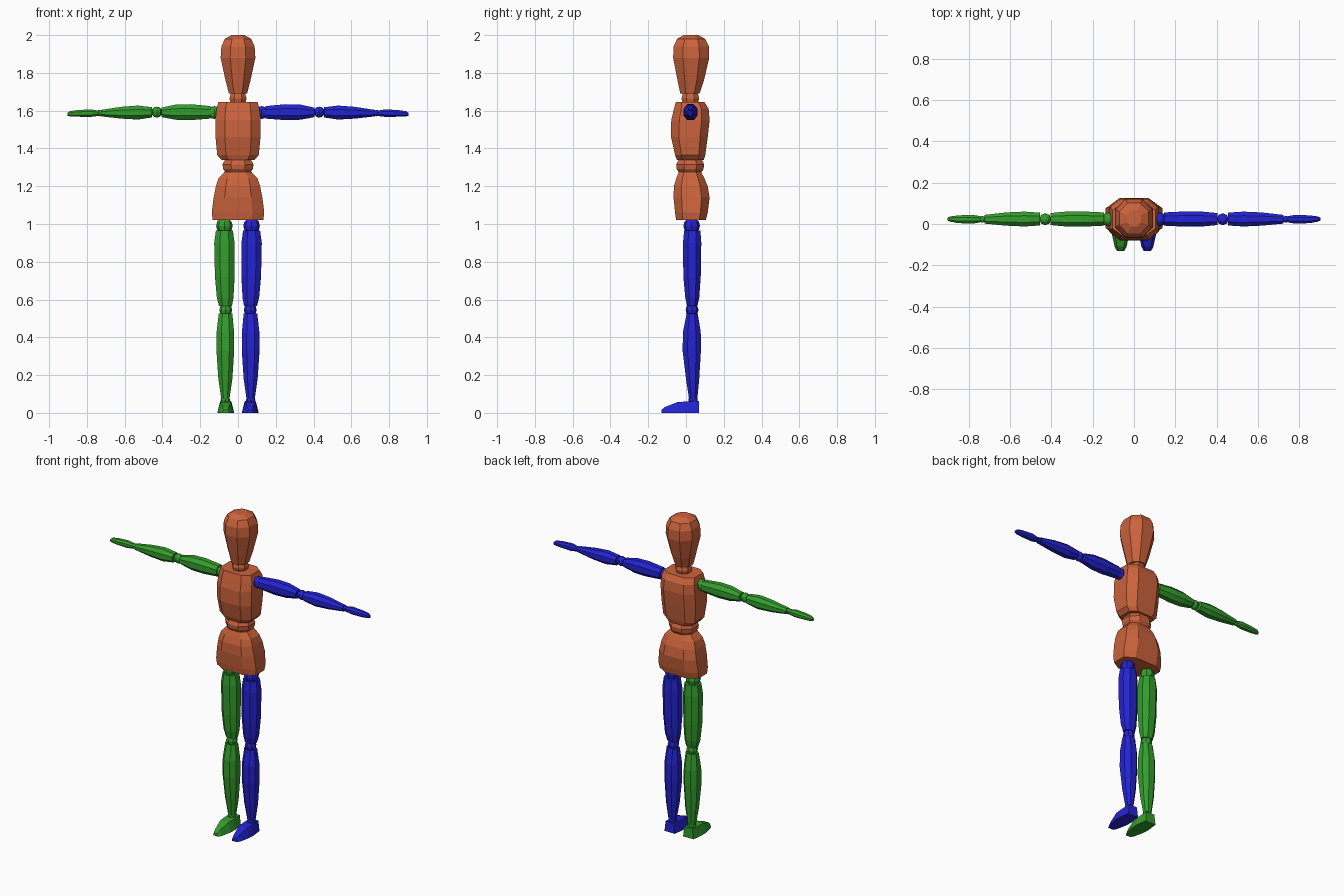
import bpy, bmesh
from mathutils import Vector


def material(name, rgb):
    m = bpy.data.materials.new(name)
    m.diffuse_color = (*rgb, 1)
    return m


ORANGE = material("terracotta orange", (0.60, 0.125, 0.045))
BLUE = material("blue", (0.017, 0.017, 0.65))
GREEN = material("green", (0.034, 0.34, 0.026))


def skin(name, rings, mat):
    """Join rings of points into a closed flat-faced solid."""
    bm = bmesh.new()
    loops = [[bm.verts.new(p) for p in ring] for ring in rings]
    n = len(loops[0])
    for lo, hi in zip(loops, loops[1:]):
        for i in range(n):
            j = (i + 1) % n
            bm.faces.new((lo[i], lo[j], hi[j], hi[i]))
    bm.faces.new(loops[0])
    bm.faces.new(loops[-1])
    bmesh.ops.recalc_face_normals(bm, faces=bm.faces)
    mesh = bpy.data.meshes.new(name)
    bm.to_mesh(mesh)
    bm.free()
    mesh.materials.append(mat)
    ob = bpy.data.objects.new(name, mesh)
    bpy.context.collection.objects.link(ob)
    return ob


def octagon(k):
    return [(1, -k), (1, k), (k, 1), (-k, 1), (-1, k), (-1, -k), (-k, -1), (k, -1)]


def upright(name, rows, mat, k=0.45, x=0):
    """Rows: z, x offset, half width, y front, y back."""
    rings = []
    for z, dx, w, y0, y1 in rows:
        cy, d = (y0 + y1) / 2, (y1 - y0) / 2
        rings.append([(x + dx + w * a, cy + d * b, z) for a, b in octagon(k)])
    return skin(name, rings, mat)


def along_arm(name, rows, mat, side, k=0.45):
    """Rows: x, y centre, half depth, z low, z high."""
    rings = []
    for x, cy, d, z0, z1 in rows:
        cz, h = (z0 + z1) / 2, (z1 - z0) / 2
        rings.append([(side * x, cy + d * a, cz + h * b) for a, b in octagon(k)])
    return skin(name, rings, mat)


def ball(name, centre, r, mat):
    bm = bmesh.new()
    bmesh.ops.create_uvsphere(bm, u_segments=8, v_segments=6, radius=r)
    bmesh.ops.translate(bm, verts=bm.verts, vec=Vector(centre))
    mesh = bpy.data.meshes.new(name)
    bm.to_mesh(mesh)
    bm.free()
    mesh.materials.append(mat)
    bpy.context.collection.objects.link(bpy.data.objects.new(name, mesh))


# Head and torso
upright("head", [
    (1.69, 0, 0.048, -0.03, 0.072),
    (1.76, 0, 0.066, -0.045, 0.095),
    (1.88, 0, 0.092, -0.068, 0.123),
    (1.94, 0, 0.088, -0.066, 0.121),
    (1.98, 0, 0.070, -0.047, 0.102),
    (2.00, 0, 0.035, -0.012, 0.065)], ORANGE)
upright("neck", [
    (1.63, 0, 0.036, -0.015, 0.06),
    (1.665, 0, 0.045, -0.024, 0.07),
    (1.70, 0, 0.036, -0.015, 0.06)], ORANGE)
upright("chest", [
    (1.34, 0, 0.088, -0.048, 0.095),
    (1.365, 0, 0.110, -0.058, 0.102),
    (1.46, 0, 0.119, -0.079, 0.115),
    (1.55, 0, 0.120, -0.078, 0.125),
    (1.61, 0, 0.114, -0.064, 0.120),
    (1.645, 0, 0.104, -0.054, 0.098)], ORANGE, k=0.58)
upright("waist", [
    (1.27, 0, 0.064, -0.035, 0.08),
    (1.29, 0, 0.078, -0.049, 0.093),
    (1.315, 0, 0.082, -0.052, 0.096),
    (1.345, 0, 0.066, -0.037, 0.082)], ORANGE)
upright("hips", [
    (1.02, 0, 0.134, -0.052, 0.105),
    (1.06, 0, 0.139, -0.058, 0.115),
    (1.14, 0, 0.129, -0.066, 0.125),
    (1.20, 0, 0.117, -0.064, 0.115),
    (1.24, 0, 0.104, -0.052, 0.098),
    (1.275, 0, 0.072, -0.038, 0.08)], ORANGE, k=0.55)

# Limbs, once per side
for side, label, mat in ((1, "right", BLUE), (-1, "left", GREEN)):
    leg_x = side * 0.069
    ball(label + "_hip_joint", (side * 0.072, 0.03, 0.99), 0.044, mat)
    upright(label + "_thigh", [
        (0.565, -side * 0.003, 0.034, 0.006, 0.060),
        (0.61, -side * 0.001, 0.044, -0.004, 0.070),
        (0.72, side * 0.001, 0.052, -0.014, 0.078),
        (0.90, side * 0.003, 0.054, -0.016, 0.081),
        (0.965, side * 0.003, 0.045, -0.010, 0.076)], mat, x=leg_x)
    ball(label + "_knee", (leg_x - side * 0.004, 0.032, 0.545), 0.034, mat)
    upright(label + "_shin", [
        (0.075, -side * 0.002, 0.022, 0.016, 0.060),
        (0.18, -side * 0.002, 0.037, 0.000, 0.070),
        (0.33, -side * 0.002, 0.047, -0.018, 0.079),
        (0.43, -side * 0.002, 0.046, -0.016, 0.078),
        (0.525, -side * 0.003, 0.036, 0.003, 0.062)], mat, x=leg_x)
    ball(label + "_ankle", (leg_x - side * 0.002, 0.037, 0.068), 0.025, mat)

    # Foot sections: y, half width at sole, half width on top, height
    foot = [(0.07, 0.036, 0.028, 0.063), (0.0, 0.045, 0.030, 0.060),
            (-0.045, 0.043, 0.028, 0.057), (-0.11, 0.029, 0.016, 0.032),
            (-0.13, 0.018, 0.010, 0.016)]
    fx = side * 0.065
    skin(label + "_foot", [[(fx - b, y, 0), (fx + b, y, 0), (fx + t, y, h), (fx - t, y, h)]
                           for y, b, t, h in foot], mat)

    ball(label + "_shoulder", (side * 0.125, 0.022, 1.59), 0.034, mat)
    along_arm(label + "_upper_arm", [
        (0.145, 0.024, 0.032, 1.558, 1.624),
        (0.25, 0.024, 0.037, 1.550, 1.634),
        (0.33, 0.024, 0.036, 1.552, 1.632),
        (0.405, 0.024, 0.029, 1.566, 1.616)], mat, side)
    ball(label + "_elbow", (side * 0.43, 0.023, 1.592), 0.029, mat)
    along_arm(label + "_forearm", [
        (0.455, 0.024, 0.031, 1.564, 1.618),
        (0.53, 0.024, 0.036, 1.553, 1.627),
        (0.62, 0.024, 0.032, 1.558, 1.620),
        (0.725, 0.023, 0.021, 1.570, 1.604)], mat, side)
    ball(label + "_wrist", (side * 0.735, 0.023, 1.587), 0.017, mat)
    along_arm(label + "_hand", [
        (0.74, 0.023, 0.014, 1.572, 1.600),
        (0.78, 0.023, 0.021, 1.567, 1.607),
        (0.85, 0.023, 0.019, 1.568, 1.603),
        (0.89, 0.024, 0.013, 1.570, 1.597),
        (0.903, 0.024, 0.007, 1.572, 1.588)], mat, side)
